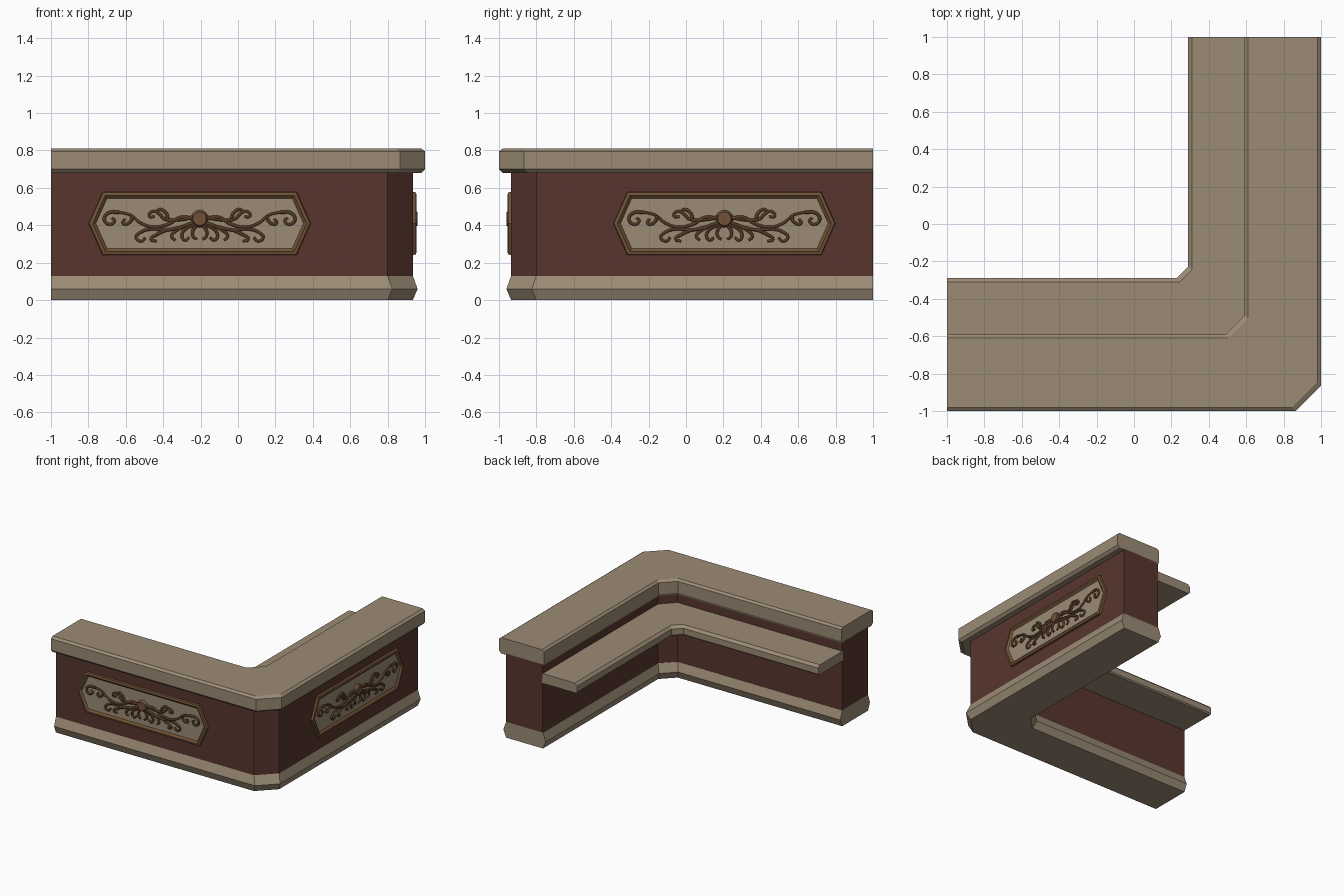
import bpy, bmesh, math
from mathutils import Vector, Matrix

if "Cube" in bpy.data.objects:
    bpy.data.objects.remove(bpy.data.objects["Cube"])


def mat(name, c):
    m = bpy.data.materials.new(name)
    m.diffuse_color = (*c, 1)
    m.use_nodes = True
    m.node_tree.nodes["Principled BSDF"].inputs["Base Color"].default_value = m.diffuse_color
    return m


TAN = mat("tan stone", (0.33, 0.26, 0.178))
RED = mat("red brown wood", (0.098, 0.036, 0.027))
FRAME = mat("frame brown", (0.168, 0.085, 0.038))
DARK = mat("dark carving", (0.088, 0.042, 0.017))


def finish(bm, name, m, matrix=None):
    if matrix:
        bm.transform(matrix)
    bmesh.ops.recalc_face_normals(bm, faces=bm.faces)
    me = bpy.data.meshes.new(name)
    bm.to_mesh(me)
    bm.free()
    me.materials.append(m)
    ob = bpy.data.objects.new(name, me)
    bpy.context.collection.objects.link(ob)
    return ob


def corner(d):
    # size of the cut corner at distance d from the centre lines
    if d > 0.6:
        return 0.105 + min((d - 0.6) / 0.3, 1) * 0.03
    return 0.065 + (d - 0.3) / 0.3 * 0.04


def sweep(name, profile, m):
    # closed (distance, height) profile swept along the L with a cut corner
    bm = bmesh.new()
    rings = [[], [], [], []]
    for d, z in profile:
        c = corner(d)
        for r, (x, y) in zip(rings, [(-1, -d), (d - c, -d), (d, c - d), (d, 1)]):
            r.append(bm.verts.new((x, y, z)))
    n = len(profile)
    for a, b in zip(rings, rings[1:]):
        for i in range(n):
            j = (i + 1) % n
            bm.faces.new((a[i], a[j], b[j], b[i]))
    bm.faces.new(rings[0])
    bm.faces.new(rings[-1])
    return finish(bm, name, m)


# counter body and mouldings
sweep("base_moulding", [(.935, 0), (.96, .06), (.935, .13), (.60, .13), (.575, .06), (.60, 0)], TAN)
sweep("counter_body", [(.935, .12), (.935, .69), (.602, .69), (.602, .12)], RED)
sweep("counter_top", [(.98, .68), (1, .70), (1, .795), (.98, .81), (.61, .81),
                      (.592, .795), (.592, .70), (.60, .68)], TAN)
sweep("inner_shelf", [(.61, .615), (.31, .615), (.29, .595), (.29, .545), (.30, .535), (.61, .535)], TAN)


def hexagon(tip, side, h, out):
    pts = [(-tip, 0), (-side, -h), (side, -h), (tip, 0), (side, h), (-side, h)]
    return [(u, -out, v) for u, v in pts]


def panel_frame(name, matrix):
    bm = bmesh.new()
    loops = [(.595, .520, .170, -.005), (.590, .516, .166, .016), (.572, .505, .150, .020),
             (.555, .495, .134, .006), (.555, .495, .134, -.005)]
    rings = [[bm.verts.new(p) for p in hexagon(*l)] for l in loops]
    for a, b in zip(rings, rings[1:]):
        for i in range(6):
            j = (i + 1) % 6
            bm.faces.new((a[i], a[j], b[j], b[i]))
    finish(bm, name, FRAME, matrix)


def panel_plate(name, matrix):
    bm = bmesh.new()
    a = [bm.verts.new(p) for p in hexagon(.56, .498, .138, .006)]
    b = [bm.verts.new(p) for p in hexagon(.56, .498, .138, -.002)]
    bm.faces.new(a)
    bm.faces.new(b)
    for i in range(6):
        j = (i + 1) % 6
        bm.faces.new((a[i], a[j], b[j], b[i]))
    finish(bm, name, TAN, matrix)


def medallion(name, matrix):
    bm = bmesh.new()
    place = Matrix.Translation((0, -.013, .025)) @ Matrix.Rotation(math.radians(90), 4, 'X')
    bmesh.ops.create_cone(bm, cap_ends=True, segments=14, radius1=.050, radius2=.036, depth=.026, matrix=place)
    finish(bm, name, FRAME, matrix)


# half of the carved scrolls, mirrored about the medallion
STROKES = [
    [(.03, .0), (.10, .008), (.17, -.03), (.25, -.045), (.32, -.02), (.37, .02), (.43, .035)],
    [(.36, .015), (.37, -.015), (.41, -.025), (.40, .0)],
    [(.43, .035), (.49, .03), (.51, -.005), (.48, -.03), (.455, -.01), (.47, .005)],
    [(.03, .01), (.11, -.005), (.19, .0), (.215, .025), (.25, .04), (.27, .015), (.24, .01)],
    [(.17, .0), (.18, .03), (.215, .05), (.235, .035)],
    [(.03, -.02), (.10, -.045), (.18, -.06), (.26, -.055), (.32, -.075), (.34, -.10), (.31, -.12), (.29, -.10)],
    [(.18, -.06), (.23, -.085), (.26, -.11), (.23, -.12)],
    [(.02, -.03), (.07, -.05), (.095, -.085), (.08, -.115), (.055, -.10)],
    [(.06, -.03), (.12, -.06), (.15, -.095), (.13, -.115)],
    [(.01, -.03), (.035, -.06), (.035, -.095), (.015, -.11)],
]


def scrolls(name, matrix):
    cu = bpy.data.curves.new(name, 'CURVE')
    cu.dimensions = '3D'
    cu.bevel_depth = .0095
    cu.bevel_resolution = 1
    cu.resolution_u = 4
    cu.use_fill_caps = True
    for side in (-1, 1):
        for pts in STROKES:
            sp = cu.splines.new('BEZIER')
            sp.bezier_points.add(len(pts) - 1)
            for i, (bp, (u, v)) in enumerate(zip(sp.bezier_points, pts)):
                bp.co = (side * u, -.009, v + .025)
                bp.handle_left_type = bp.handle_right_type = 'AUTO'
                bp.radius = 1.15 - .35 * i / (len(pts) - 1)
    cu.materials.append(DARK)
    ob = bpy.data.objects.new(name, cu)
    ob.matrix_world = matrix
    bpy.context.collection.objects.link(ob)


# one carved panel on each outer face
front = Matrix.Translation((-.205, -.935, .41))
side = Matrix.Translation((.935, .205, .41)) @ Matrix.Rotation(math.radians(90), 4, 'Z')
for label, m in (("front", front), ("side", side)):
    panel_frame(label + "_panel_frame", m)
    panel_plate(label + "_panel_plate", m)
    medallion(label + "_medallion", m)
    scrolls(label + "_scrolls", m)
